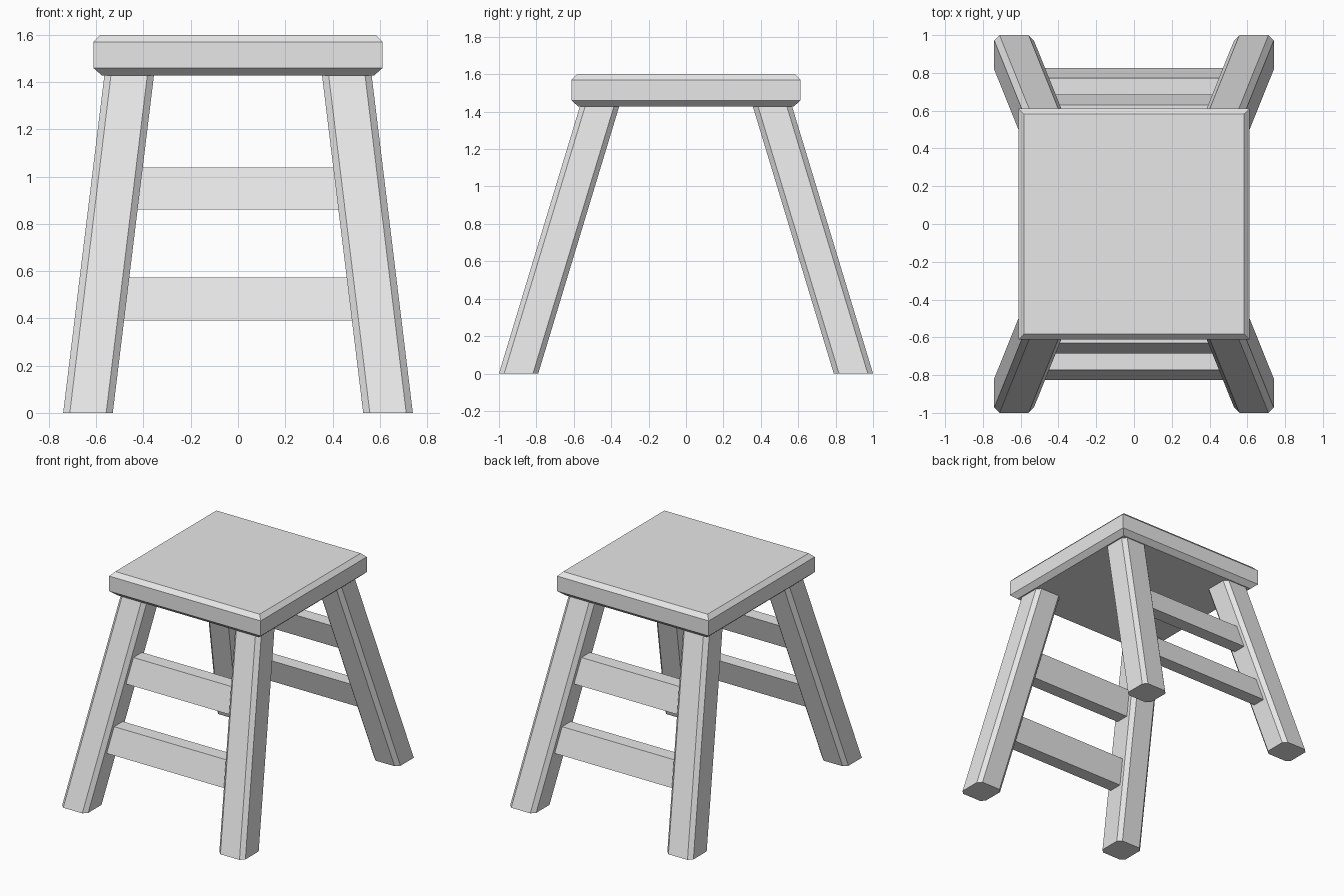
import bpy, bmesh

cube = bpy.data.objects.get("Cube")
if cube:
    bpy.data.objects.remove(cube, do_unlink=True)

wood = bpy.data.materials.new("light_grey")
wood.use_nodes = True
colour = (0.8, 0.8, 0.8, 1)
wood.diffuse_color = colour
wood.node_tree.nodes["Principled BSDF"].inputs["Base Color"].default_value = colour

SEAT_BOTTOM = 1.427
LEAN_X, LEAN_Y = 0.122, 0.303      # inward travel per unit of height
FOOT_X, FOOT_Y = 0.635, 0.895      # foot centre


def loft(name, rings):
    """Join matching rings of points into a closed, flat-faced solid."""
    bm = bmesh.new()
    loops = [[bm.verts.new(p) for p in ring] for ring in rings]
    n = len(loops[0])
    for low, high in zip(loops, loops[1:]):
        for i in range(n):
            j = (i + 1) % n
            bm.faces.new((low[i], low[j], high[j], high[i]))
    bm.faces.new(loops[0][::-1])
    bm.faces.new(loops[-1])
    bmesh.ops.recalc_face_normals(bm, faces=bm.faces[:])
    mesh = bpy.data.meshes.new(name)
    bm.to_mesh(mesh)
    bm.free()
    mesh.materials.append(wood)
    obj = bpy.data.objects.new(name, mesh)
    bpy.context.collection.objects.link(obj)
    return obj


def square(half, z):
    return [(-half, -half, z), (half, -half, z), (half, half, z), (-half, half, z)]


def chamfered_square(cx, cy, z, half=0.105, cut=0.028):
    k = half - cut
    outline = [(-k, -half), (k, -half), (half, -k), (half, k),
               (k, half), (-k, half), (-half, k), (-half, -k)]
    return [(cx + x, cy + y, z) for x, y in outline]


def leg_centre(z):
    return FOOT_X - LEAN_X * z, FOOT_Y - LEAN_Y * z


# Seat slab with bevelled top and bottom rims
loft("seat", [square(0.575, SEAT_BOTTOM), square(0.612, 1.46),
              square(0.612, 1.57), square(0.583, 1.6)])

# Four splayed legs with chamfered corners, cut level at both ends
for side, sx in (("right", -1), ("left", 1)):
    for end, sy in (("front", -1), ("back", 1)):
        rings = []
        for z in (0, SEAT_BOTTOM):
            x, y = leg_centre(z)
            rings.append(chamfered_square(sx * x, sy * y, z))
        loft(f"{end}_{side}_leg", rings)

# Two slanted rungs between the legs at the front and at the back
for end, sy in (("front", -1), ("back", 1)):
    for level, bottom, top in (("lower", 0.392, 0.572), ("upper", 0.86, 1.038)):
        rings = []
        for z in (bottom, top):
            x, y = leg_centre(z)
            rings.append([(-x, sy * (y - 0.05), z), (x, sy * (y - 0.05), z),
                          (x, sy * (y + 0.05), z), (-x, sy * (y + 0.05), z)])
        loft(f"{end}_{level}_rung", rings)
